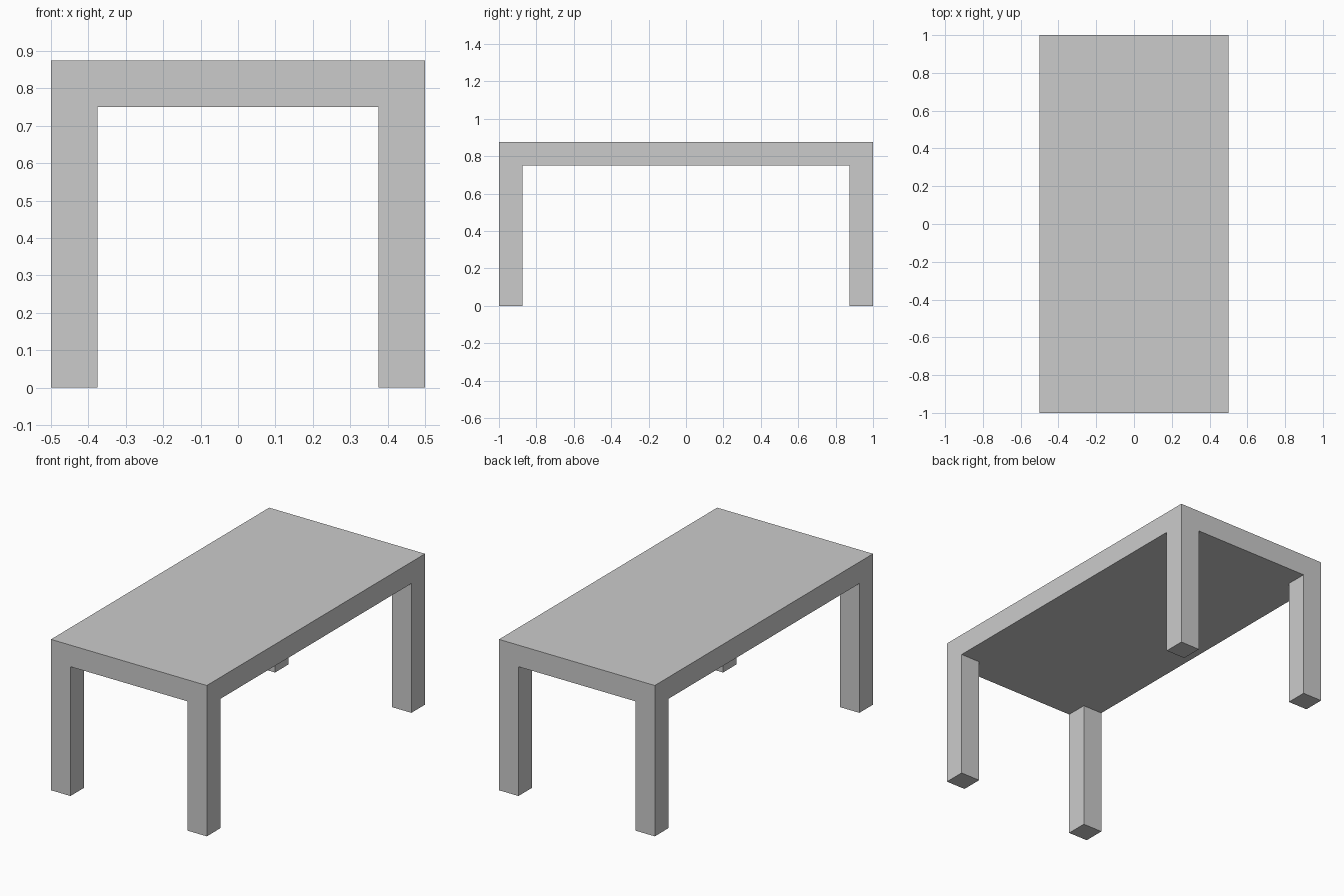
import bpy, bmesh
from math import copysign

if "Cube" in bpy.data.objects:
    bpy.data.objects.remove(bpy.data.objects["Cube"])

HALF_X, HALF_Y = 0.5, 1.0
LEG, LEG_H, TOP_H = 0.125, 0.75, 0.125


def extrude(bm, faces, dz):
    res = bmesh.ops.extrude_face_region(bm, geom=faces)
    verts = [g for g in res["geom"] if isinstance(g, bmesh.types.BMVert)]
    bmesh.ops.translate(bm, verts=verts, vec=(0, 0, dz))


def snap(v, half):
    return copysign(half if abs(v) > 0.6 else half - LEG, v)


bm = bmesh.new()

# Underside: 3x3 grid whose corner cells are the leg footprints
bmesh.ops.create_grid(bm, x_segments=3, y_segments=3, size=1)
for v in bm.verts:
    v.co = (snap(v.co.x, HALF_X), snap(v.co.y, HALF_Y), LEG_H)

# Tabletop slab
extrude(bm, bm.faces[:], TOP_H)
bmesh.ops.recalc_face_normals(bm, faces=bm.faces[:])

# Four legs pulled down from the corner cells
corners = []
for f in bm.faces:
    c = f.calc_center_median()
    if (abs(c.z - LEG_H) < 1e-4 and abs(c.x) > HALF_X - LEG
            and abs(c.y) > HALF_Y - LEG):
        corners.append(f)
for f in corners:
    extrude(bm, [f], -LEG_H)
bmesh.ops.recalc_face_normals(bm, faces=bm.faces[:])

mesh = bpy.data.meshes.new("table")
bm.to_mesh(mesh)
bm.free()
bpy.context.collection.objects.link(bpy.data.objects.new("table", mesh))
